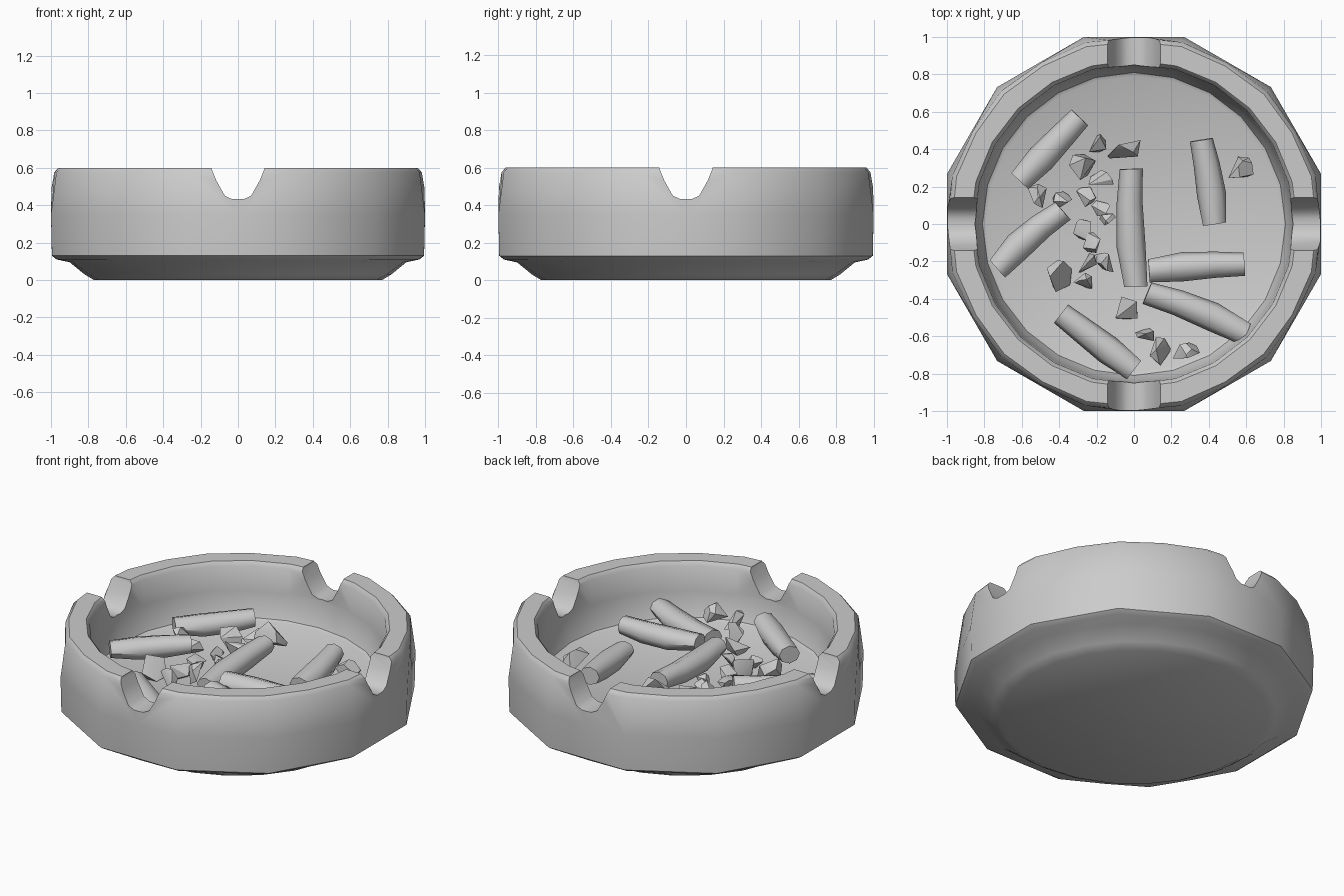
import bpy, bmesh, math, random
from mathutils import Vector

if "Cube" in bpy.data.objects:
    bpy.data.objects.remove(bpy.data.objects["Cube"])

random.seed(4)
FLOOR = 0.26


def make_object(name, bm, angle):
    bmesh.ops.recalc_face_normals(bm, faces=bm.faces)
    mesh = bpy.data.meshes.new(name)
    bm.to_mesh(mesh)
    bm.free()
    ob = bpy.data.objects.new(name, mesh)
    bpy.context.collection.objects.link(ob)
    bpy.ops.object.select_all(action='DESELECT')
    ob.select_set(True)
    bpy.context.view_layer.objects.active = ob
    if angle:
        bpy.ops.object.shade_smooth_by_angle(angle=math.radians(angle))
    return ob


def skin(bm, rings):
    # bridge consecutive rings and cap both ends
    n = len(rings[0])
    loops = [[bm.verts.new(p) for p in r] for r in rings]
    for a, b in zip(loops, loops[1:]):
        for i in range(n):
            j = (i + 1) % n
            bm.faces.new((a[i], a[j], b[j], b[i]))
    bm.faces.new(loops[0][::-1])
    bm.faces.new(loops[-1])


# bowl: radius, height, and how twelve-sided the ring is (0 round, 1 polygon)
profile = [(0.77, 0, 0), (0.82, 0.03, 0.1), (0.9, 0.095, 0.5), (0.97, 0.11, 0.8),
           (0.995, 0.13, 1), (1.0, 0.35, 1), (0.995, 0.575, 0.3), (0.975, 0.6, 0.2),
           (0.875, 0.6, 0), (0.855, 0.575, 0), (0.85, 0.42, 0), (0.83, 0.32, 0),
           (0.81, 0.27, 0), (0.79, FLOOR, 0)]
rings = []
for r, z, poly in profile:
    ring = []
    for k in range(24):
        a = math.radians(15 * k)
        rr = r * (1 + (0.035 * poly if k % 2 else 0))
        ring.append((rr * math.cos(a), rr * math.sin(a), z))
    rings.append(ring)
bm = bmesh.new()
skin(bm, rings)
bowl = make_object("bowl", bm, 0)

# four rests cut into the rim by two crossing bars
section = [(-0.15, 0.7), (-0.14, 0.59), (-0.115, 0.53), (-0.07, 0.45), (-0.03, 0.432),
           (0.03, 0.432), (0.07, 0.45), (0.115, 0.53), (0.14, 0.59), (0.15, 0.7)]
for axis in (0, 1):
    bm = bmesh.new()
    skin(bm, [[(s, w, z) if axis == 0 else (w, s, z) for w, z in section] for s in (-1.2, 1.2)])
    cutter = make_object("rest_cutter", bm, 0)
    mod = bowl.modifiers.new("rest", 'BOOLEAN')
    mod.operation = 'DIFFERENCE'
    mod.solver = 'EXACT'
    mod.object = cutter
    bpy.context.view_layer.objects.active = bowl
    bpy.ops.object.modifier_apply(modifier=mod.name)
    bpy.data.objects.remove(cutter)
bpy.ops.object.select_all(action='DESELECT')
bowl.select_set(True)
bpy.context.view_layer.objects.active = bowl
bpy.ops.object.shade_smooth_by_angle(angle=math.radians(38))


# cigarette ends: short bent tubes lying on the floor
def butt(i, x0, y0, z0, x1, y1, z1, bend):
    a, b = Vector((x0, y0, z0)), Vector((x1, y1, z1))
    side = (b - a).cross(Vector((0, 0, 1))).normalized()
    up = side.cross((b - a).normalized())
    rings = []
    for t, w, h in ((0, 0.062, 0.055), (0.3, 0.07, 0.068), (0.65, 0.078, 0.068), (1, 0.062, 0.05)):
        sag = math.sin(math.pi * t)
        c = a.lerp(b, t) + side * bend * sag - up * 0.015 * sag
        rings.append([c + side * w * math.cos(math.tau * k / 8) + up * h * math.sin(math.tau * k / 8)
                      for k in range(8)])
    bm = bmesh.new()
    skin(bm, rings)
    make_object(f"cigarette_end_{i}", bm, 50)


butts = [(-0.29, 0.57, 0.35, -0.61, 0.23, 0.34, 0.0), (-0.38, 0.07, 0.35, -0.73, -0.24, 0.34, 0.02),
         (-0.015, 0.295, 0.36, 0.01, -0.335, 0.34, 0.02), (0.36, 0.45, 0.35, 0.43, 0.0, 0.33, -0.01),
         (0.59, -0.215, 0.36, 0.08, -0.25, 0.37, 0.01), (0.07, -0.37, 0.35, 0.6, -0.59, 0.33, -0.02),
         (-0.39, -0.48, 0.33, 0.0, -0.78, 0.33, 0.0)]
for i, spec in enumerate(butts):
    butt(i, *spec)

# crumbs of ash: small random hulls
crumbs = [(-.2, .43, .06), (-.06, .42, .1), (-.28, .31, .08), (-.18, .22, .07), (-.52, .14, .075),
          (-.39, .12, .06), (-.26, .15, .06), (-.18, .09, .05), (-.14, .03, .045), (-.27, -.03, .06),
          (-.22, -.1, .06), (-.14, -.19, .075), (-.27, -.2, .075), (-.39, -.28, .09),
          (-.27, -.32, .06), (-.04, -.46, .08), (.07, -.57, .065), (.14, -.68, .08),
          (.28, -.70, .075), (.56, .29, .085)]
for i, (x, y, s) in enumerate(crumbs):
    bm = bmesh.new()
    for _ in range(9):
        d = Vector([random.gauss(0, 1) for _ in range(3)]).normalized() * s
        bm.verts.new((x + d.x, y + d.y, FLOOR + s * 0.8 + d.z))
    hull = bmesh.ops.convex_hull(bm, input=bm.verts)
    loose = [v for v in bm.verts if not v.link_faces]
    bmesh.ops.delete(bm, geom=loose, context='VERTS')
    make_object(f"ash_crumb_{i}", bm, 30)
